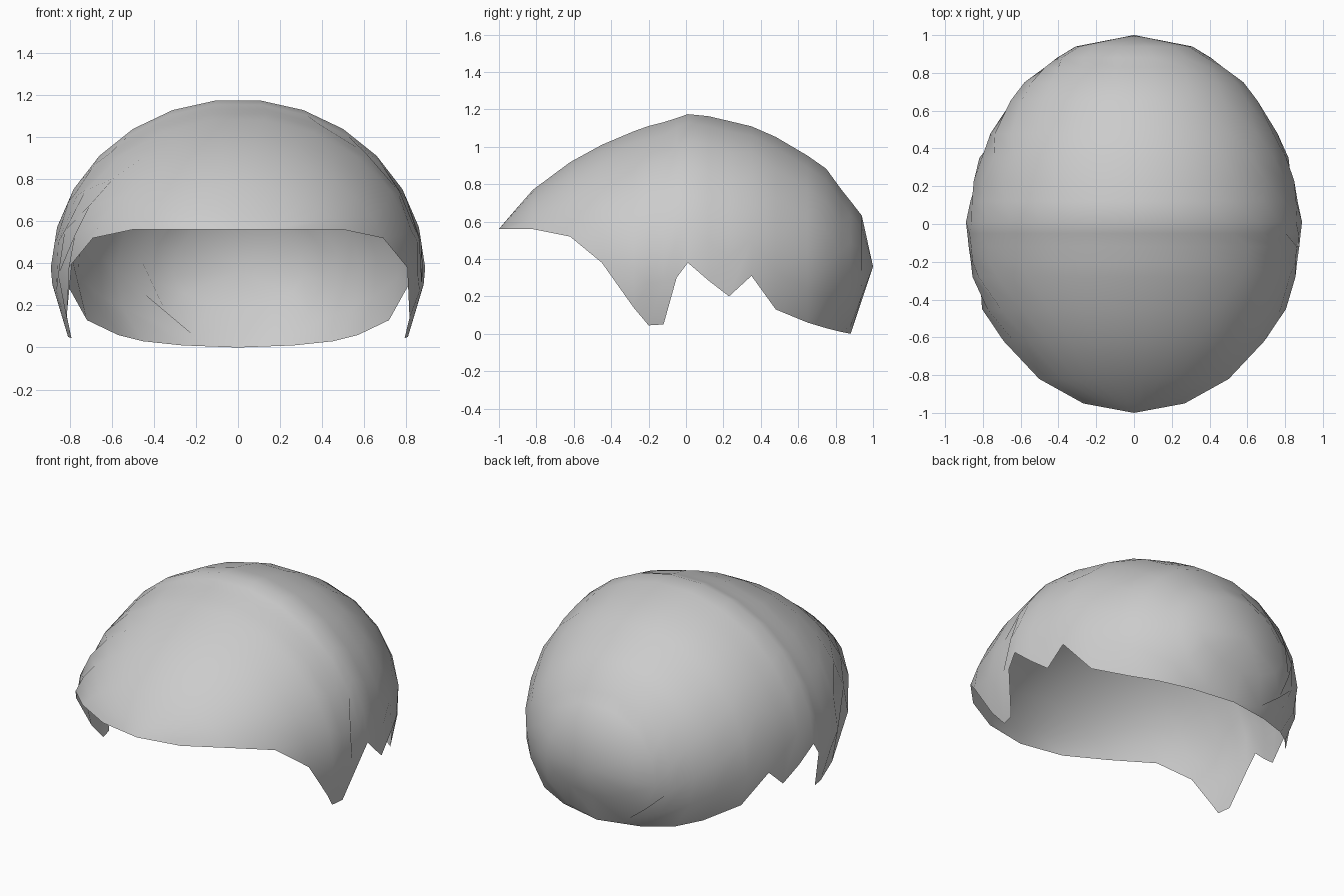
import bpy, bmesh, math

cube = bpy.data.objects.get("Cube")
if cube:
    bpy.data.objects.remove(cube, do_unlink=True)

MID = 0.36      # height of the widest level
SEGS = 13       # facets from rim to rim, leaving a flat strip on the crown

# Cross-sections from front to back: y, half width, height above MID, rim height
SECTIONS = [
    (-1.00, 0.30, 0.20, 0.56), (-0.95, 0.42, 0.26, 0.56),
    (-0.82, 0.575, 0.41, 0.56), (-0.62, 0.72, 0.56, 0.52),
    (-0.45, 0.805, 0.655, 0.38), (-0.28, 0.855, 0.73, 0.14),
    (-0.20, 0.87, 0.76, 0.045), (-0.12, 0.88, 0.78, 0.05),
    (-0.05, 0.885, 0.80, 0.30), (0.01, 0.89, 0.82, 0.38),
    (0.12, 0.87, 0.81, 0.285), (0.23, 0.85, 0.785, 0.20),
    (0.35, 0.82, 0.755, 0.31), (0.48, 0.76, 0.70, 0.13),
    (0.65, 0.66, 0.60, 0.06), (0.75, 0.58, 0.53, 0.03),
    (0.83, 0.48, 0.42, 0.01), (0.88, 0.41, 0.36, 0.00),
    (0.94, 0.31, 0.28, None), (1.00, 0.00, 0.00, None),
]


def section_points(y, width, height, rim):
    """Elliptical arc from the left rim over the crown to the right rim."""
    depth = min(height, 3 * (1 - y))
    start = -math.pi / 2
    if rim is not None:
        reach = height if rim > MID else depth
        start = math.asin(max(-1, min(1, (rim - MID) / reach)))
    for j in range(SEGS + 1):
        t = start + (math.pi - 2 * start) * j / SEGS
        s = math.sin(t)
        yield width * math.cos(t), y, MID + s * (height if s > 0 else depth)


# Hair shell: loft the sections into one open sheet
bm = bmesh.new()
rows = [[bm.verts.new(p) for p in section_points(*sec)] for sec in SECTIONS]
for front, back in zip(rows, rows[1:]):
    for j in range(SEGS):
        bm.faces.new((front[j], back[j], back[j + 1], front[j + 1]))
bmesh.ops.remove_doubles(bm, verts=bm.verts, dist=0.0005)
for face in bm.faces:
    face.smooth = True

mesh = bpy.data.meshes.new("hair_shell")
bm.to_mesh(mesh)
bm.free()
shell = bpy.data.objects.new("hair_shell", mesh)
bpy.context.collection.objects.link(shell)

# Single light grey colour
grey = bpy.data.materials.new("light_grey")
grey.use_nodes = True
colour = (0.6, 0.6, 0.6, 1)
grey.diffuse_color = colour
grey.node_tree.nodes["Principled BSDF"].inputs["Base Color"].default_value = colour
mesh.materials.append(grey)
